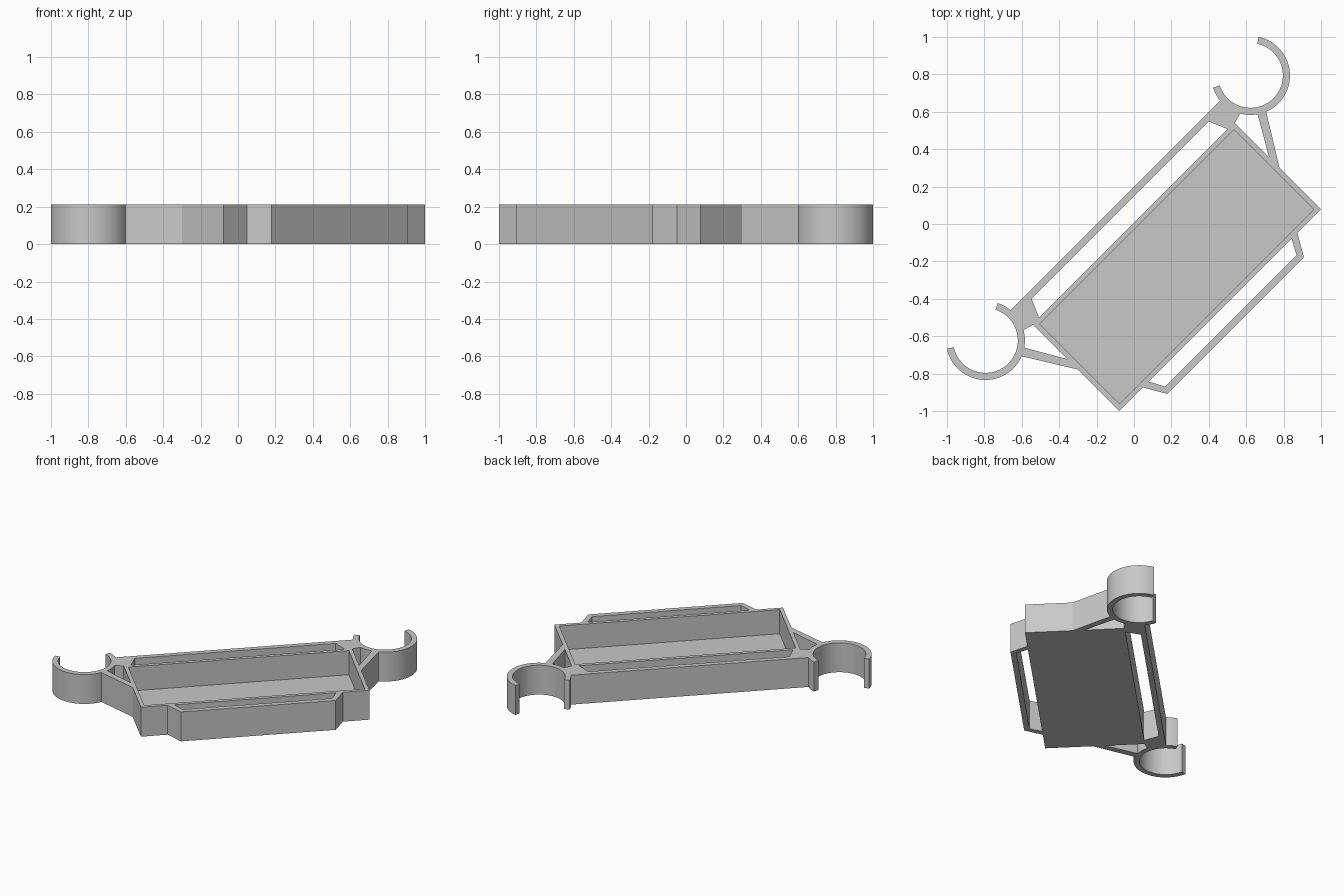
import bpy
import bmesh
from math import radians, cos, sin

if "Cube" in bpy.data.objects:
    bpy.data.objects.remove(bpy.data.objects["Cube"], do_unlink=True)

HEIGHT = 0.213
WALL = 0.038
RING_X, RING_Y, RING_R = 1.002, 0.121, 0.211

grey = bpy.data.materials.new("light grey plastic")
grey.use_nodes = True
colour = (0.58, 0.58, 0.58, 1)
grey.diffuse_color = colour
grey.node_tree.nodes["Principled BSDF"].inputs["Base Color"].default_value = colour


def plate(name, outline, mirror=False, smooth=False, pocket=False):
    """Extrude a flat outline to full height, in a frame turned 45 degrees."""
    bm = bmesh.new()
    face = bm.faces.new([bm.verts.new((x, y, 0)) for x, y in outline])
    geom = bmesh.ops.extrude_face_region(bm, geom=[face])["geom"]
    top_verts = [g for g in geom if isinstance(g, bmesh.types.BMVert)]
    bmesh.ops.translate(bm, verts=top_verts, vec=(0, 0, HEIGHT))
    bmesh.ops.recalc_face_normals(bm, faces=bm.faces[:])
    if pocket:
        # Inset the top and sink it, with a side wall all round
        top = max(bm.faces, key=lambda f: f.calc_center_median().z)
        bmesh.ops.inset_region(bm, faces=[top], thickness=WALL)
        rim = bmesh.ops.extrude_face_region(bm, geom=[top])["geom"]
        floor = [g for g in rim if isinstance(g, bmesh.types.BMVert)]
        bmesh.ops.translate(bm, verts=floor, vec=(0, 0, WALL - HEIGHT))
        if top.is_valid:
            bmesh.ops.delete(bm, geom=[top], context="FACES_ONLY")
    mesh = bpy.data.meshes.new(name)
    bm.to_mesh(mesh)
    bm.free()
    mesh.materials.append(grey)
    obj = bpy.data.objects.new(name, mesh)
    bpy.context.collection.objects.link(obj)
    obj.rotation_euler.z = radians(45)
    if smooth:
        bpy.ops.object.select_all(action="DESELECT")
        obj.select_set(True)
        bpy.context.view_layer.objects.active = obj
        bpy.ops.object.shade_smooth_by_angle(angle=radians(30))
    if mirror:
        obj.modifiers.new("Mirror", "MIRROR").use_axis[0] = True
    return obj


def arc(radius, start, end, steps=48):
    angles = [radians(start + (end - start) * i / steps) for i in range(steps + 1)]
    return [(RING_X + radius * cos(a), RING_Y + radius * sin(a)) for a in angles]


def box(x0, x1, y0, y1):
    return [(x0, y0), (x1, y0), (x1, y1), (x0, y1)]


# Open tray
plate("tray", box(-0.762, 0.762, -0.652, 0.005), pocket=True)

# Open clip rings at both ends
plate("clip_ring", arc(RING_R, 153, 393) + arc(RING_R - WALL, 393, 153),
      mirror=True, smooth=True)

# Long back rail, with gussets tying it to the rings and the tray
plate("back_rail", box(-0.7, 0.7, 0.104, 0.141))
plate("ring_gusset", [(0.67, 0.104), (0.715, 0.0), (0.76, 0.0), (0.82, 0.017),
                      (0.808, 0.06), (0.802, 0.141), (0.67, 0.141)], mirror=True)

# Slanted struts from the rings to the tray ends
plate("ring_strut", [(0.888, -0.043), (0.929, -0.068),
                     (0.762, -0.338), (0.762, -0.26)], mirror=True)

# Front handle: a rail with angled ends
plate("front_rail", box(-0.5, 0.5, -0.769, -0.732))
plate("front_rail_end", [(0.49, -0.732), (0.49, -0.769), (0.516, -0.769),
                         (0.585, -0.65), (0.541, -0.65), (0.497, -0.732)], mirror=True)
